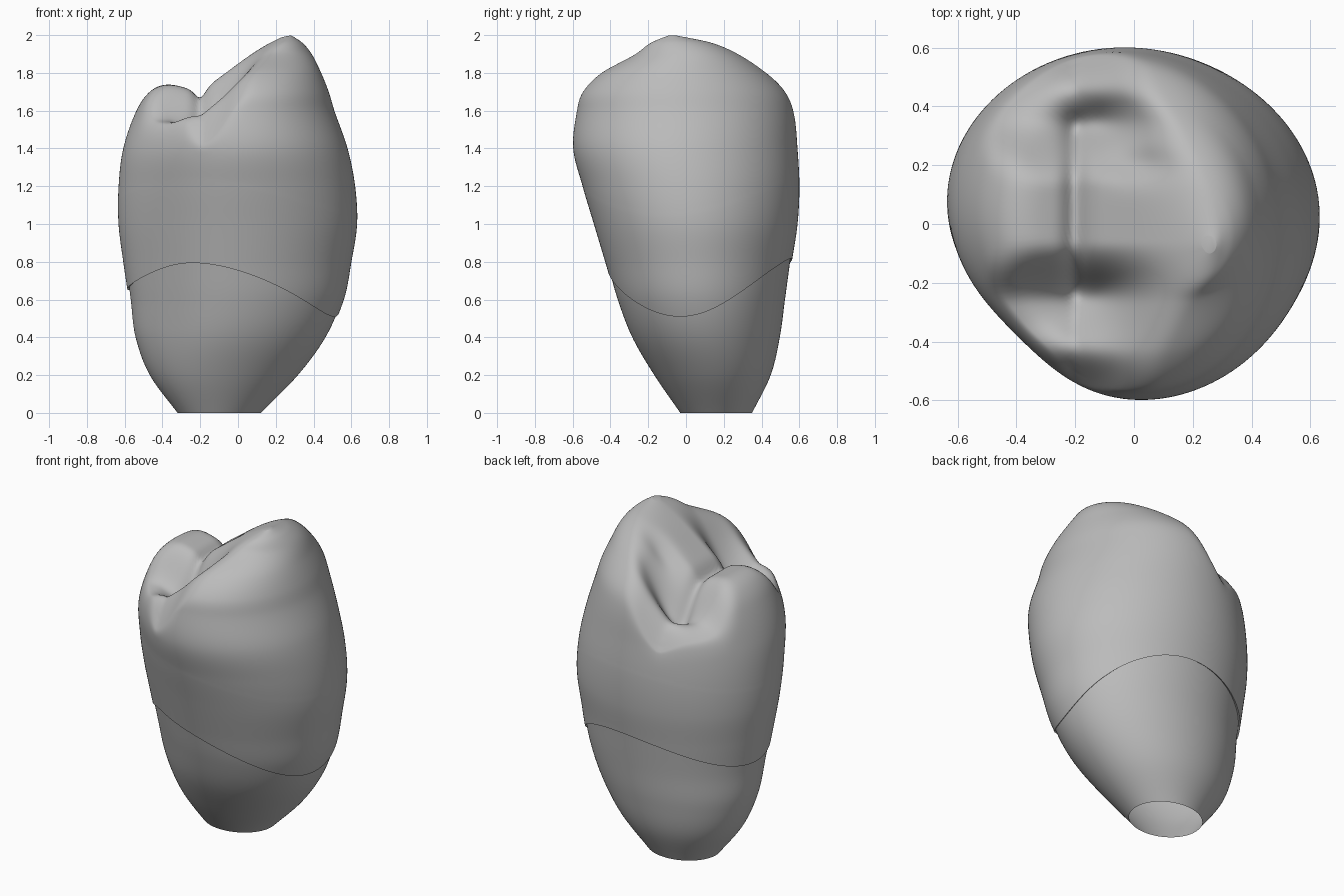
import bpy, bmesh, math
from math import cos, sin, exp, pi

cube = bpy.data.objects.get("Cube")
if cube:
    bpy.data.objects.remove(cube)

SEGMENTS, RINGS, ROOT_RINGS = 144, 140, 24

mat = bpy.data.materials.new("warm_grey")
mat.use_nodes = True
colour = (0.5, 0.5, 0.5, 1)
mat.diffuse_color = colour
mat.node_tree.nodes["Principled BSDF"].inputs["Base Color"].default_value = colour

# Outline by height: z, min x, max x, min y, max y
OUTLINE = [
    (0, -.32, .12, -.03, .35), (.2, -.47, .32, -.17, .45),
    (.4, -.55, .47, -.29, .5), (.6, -.58, .56, -.37, .53),
    (.8, -.61, .6, -.43, .56), (1, -.635, .63, -.49, .59),
    (1.2, -.635, .62, -.55, .6), (1.4, -.61, .58, -.6, .59),
    (1.6, -.54, .51, -.58, .57), (1.7, -.47, .48, -.55, .53),
    (1.8, -.33, .44, -.45, .43), (1.9, -.1, .39, -.27, .28),
    (1.96, .08, .34, -.19, .14), (2, .23, .28, -.1, -.04)]


def slope(i, k):
    a, b = OUTLINE[max(i - 1, 0)], OUTLINE[min(i + 1, len(OUTLINE) - 1)]
    return (b[k] - a[k]) / (b[0] - a[0])


def extent(z, k):
    """Smooth interpolation of one outline column."""
    i = max(j for j in range(len(OUTLINE) - 1) if OUTLINE[j][0] <= z)
    a, b = OUTLINE[i], OUTLINE[i + 1]
    h = b[0] - a[0]
    t = (z - a[0]) / h
    u = t * t * (3 - 2 * t)
    return (a[k] * (1 - u) + b[k] * u + h * t * (1 - t) ** 2 * slope(i, k)
            - h * t * t * (1 - t) * slope(i + 1, k))


def ramp(v, low, high):
    t = min(max((v - low) / (high - low), 0), 1)
    return t * t * (3 - 2 * t)


def dome(angle, z, scale=1):
    """Point on the closed outer form, flattened at its front right corner."""
    x0, x1, y0, y1 = (extent(z, k) for k in range(1, 5))
    corner = .08 * exp(-((angle - 1.25 * pi) / .5) ** 2) + .02 * sin(2 * angle)
    r = scale * (1 - corner * ramp(z, 0, .5)) / 2
    return ((x0 + x1) / 2 + r * cos(angle) * (x1 - x0),
            (y0 + y1) / 2 + r * sin(angle) * (y1 - y0), z)


def seam(angle):
    return .69 - .065 * cos(angle) - .11 * cos(2 * angle + .52) + .03 * sin(angle)


def bump(x, y, cx, cy, rx, ry):
    return exp(-((x - cx) / rx) ** 2 - ((y - cy) / ry) ** 2)


def biting_height(x, y):
    """Two cusps, a central groove, two pits and rounded marginal ridges."""
    t = x + .2
    z = 1.7 + (.74 * t if t > 0 else -.27 * t)
    side = ramp(-y, .06, .27) + ramp(y, .13, .36)
    z -= .2 * side * (exp(-(t / .26) ** 2) if t > 0 else 1)
    z -= .06 * bump(x, y, -.13, -.24, .12, .07)
    z -= .07 * bump(x, y, -.12, .34, .12, .07)
    z += .08 * bump(x, y, -.2, -.43, .16, .08)
    z += .06 * bump(x, y, -.18, .47, .18, .08)
    z -= .04 * exp(-(t / .035) ** 2) * ramp(y, -.3, -.2) * ramp(-y, -.4, -.3)
    z -= .04 * bump(x, y, .02, .2, .12, .06)
    r = math.hypot(x / .635, y / .6)
    return z - 1.6 * max(0, r - .7) ** 2


def carve(point, blend=.08):
    """Lower the outer form to the biting surface with a rounded edge."""
    x, y, z = point
    top = biting_height(x, y)
    h = max(blend - abs(z - top), 0) / blend
    return x, y, min(z, top) - h * h * blend / 4


def build(name, rings, closed_top):
    """Skin a stack of rings as one smooth object."""
    bm = bmesh.new()
    rows = [[bm.verts.new(p) for p in ring] for ring in rings]
    for a, b in zip(rows, rows[1:]):
        for j in range(SEGMENTS):
            k = (j + 1) % SEGMENTS
            bm.faces.new((a[j], a[k], b[k], b[j]))
    if closed_top:
        bm.faces.new(rows[-1])
        for _ in range(2):
            bmesh.ops.smooth_vert(bm, verts=sum(rows[30:], []), factor=.5,
                                  use_axis_x=True, use_axis_y=True, use_axis_z=True)
    mesh = bpy.data.meshes.new(name)
    bm.to_mesh(mesh)
    bm.free()
    mesh.materials.append(mat)
    obj = bpy.data.objects.new(name, mesh)
    bpy.context.collection.objects.link(obj)
    bpy.ops.object.select_all(action="DESELECT")
    obj.select_set(True)
    bpy.context.view_layer.objects.active = obj
    bpy.ops.object.shade_smooth_by_angle(angle=math.radians(60))


angles = [2 * pi * j / SEGMENTS for j in range(SEGMENTS)]

# Root, open at its tip and tucked slightly inside the crown
root = [[dome(a, (seam(a) + .03) * i / ROOT_RINGS, 1 - .02 * i / ROOT_RINGS)
         for a in angles] for i in range(ROOT_RINGS + 1)]
build("root", root, False)

# Crown, starting with a small lip around the seam
crown = [[dome(a, seam(a) + .01, .97) for a in angles]]
for i in range(RINGS + 1):
    t = 1 - (1 - i / RINGS) ** 2
    crown.append([carve(dome(a, seam(a) + (2 - seam(a)) * t)) for a in angles])
build("crown", crown, True)
